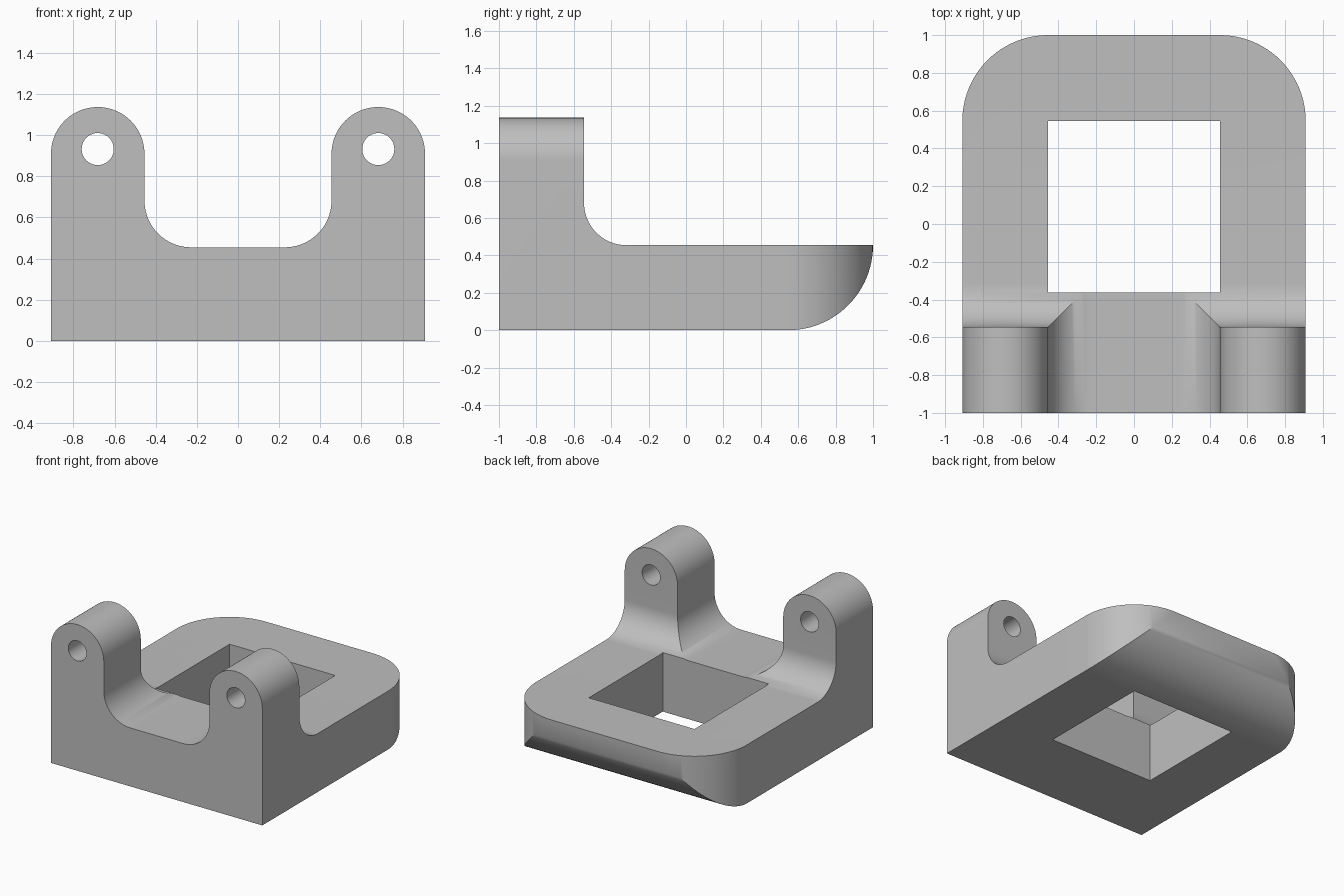
import bpy
import bmesh
from math import sin, cos, radians
from mathutils import Vector

cube = bpy.data.objects.get("Cube")
if cube:
    bpy.data.objects.remove(cube)

U = 1 / 11                     # design unit
WIDTH, DEPTH = 10 * U, 11 * U  # half sizes of the base
INNER, FLOOR, R = 5 * U, 5 * U, 2.5 * U
EAR_X, EAR_Z = 7.5 * U, 10 * U
EAR_BACK = -6 * U

grey = bpy.data.materials.new("matte_grey")
grey.use_nodes = True
colour = (0.52, 0.52, 0.52, 1)
grey.diffuse_color = colour
grey.node_tree.nodes["Principled BSDF"].inputs["Base Color"].default_value = colour


def arc(cx, cz, r, start, end, steps=20):
    angles = [radians(start + (end - start) * i / steps) for i in range(steps + 1)]
    return [(cx + r * cos(a), cz + r * sin(a)) for a in angles]


def prism(name, profile, axis, low, high):
    """Extrude a closed profile along the x, y or z axis."""
    place = {"x": lambda p, d: (d, *p),
             "y": lambda p, d: (p[0], d, p[1]),
             "z": lambda p, d: (*p, d)}[axis]
    bm = bmesh.new()
    face = bm.faces.new([bm.verts.new(place(p, low)) for p in profile])
    grown = bmesh.ops.extrude_face_region(bm, geom=[face])["geom"]
    shift = Vector(place((0, 0), high - low))
    bmesh.ops.translate(bm, vec=shift, verts=[g for g in grown if isinstance(g, bmesh.types.BMVert)])
    bmesh.ops.recalc_face_normals(bm, faces=bm.faces)
    mesh = bpy.data.meshes.new(name)
    bm.to_mesh(mesh)
    bm.free()
    obj = bpy.data.objects.new(name, mesh)
    bpy.context.collection.objects.link(obj)
    mesh.materials.append(grey)
    return obj


def cut(target, cutter):
    mod = target.modifiers.new("cut", "BOOLEAN")
    mod.operation, mod.solver, mod.object = "DIFFERENCE", "EXACT", cutter
    bpy.context.view_layer.objects.active = target
    bpy.ops.object.modifier_apply(modifier=mod.name)
    bpy.data.objects.remove(cutter)


# Front outline: base, two round-topped ears and the filleted saddle
half = [(WIDTH, 0)] + arc(EAR_X, EAR_Z, R, 0, 180, 40) + arc(INNER - R, FLOOR + R, R, 0, -90)
outline = half + [(-x, z) for x, z in reversed(half)]
bracket = prism("hinge_bracket", outline, "y", -DEPTH, DEPTH)

# Clear the space behind the ears, leaving a fillet at their feet
space = [(EAR_BACK, 1.5)] + arc(EAR_BACK + R, FLOOR + R, R, 180, 270) + [(1.3, FLOOR), (1.3, 1.5)]
cut(bracket, prism("rear_space", space, "x", -1.2, 1.2))

# Square opening through the base
y0, y1 = -4 * U, 6 * U
opening = [(-INNER, y0), (INNER, y0), (INNER, y1), (-INNER, y1)]
cut(bracket, prism("opening", opening, "z", -0.3, 0.8))

# Pin holes through both ears
for side in (-1, 1):
    hole = arc(side * EAR_X, 0.932, 0.078, 0, 360, 40)[:-1]
    cut(bracket, prism("pin_hole", hole, "y", -1.3, 0))

# Round the two rear corners of the base
bm = bmesh.new()
bm.from_mesh(bracket.data)
bmesh.ops.remove_doubles(bm, verts=bm.verts, dist=0.0001)
corners = [e for e in bm.edges
           if all(abs(abs(v.co.x) - WIDTH) < 0.001 and abs(v.co.y - DEPTH) < 0.001 for v in e.verts)]
bmesh.ops.bevel(bm, geom=corners, offset=INNER, offset_type="OFFSET", segments=24,
                profile=0.5, affect="EDGES")
bm.to_mesh(bracket.data)
bm.free()

bpy.ops.object.select_all(action="DESELECT")
bracket.select_set(True)
bpy.context.view_layer.objects.active = bracket
bpy.ops.object.shade_smooth_by_angle(angle=radians(30))
